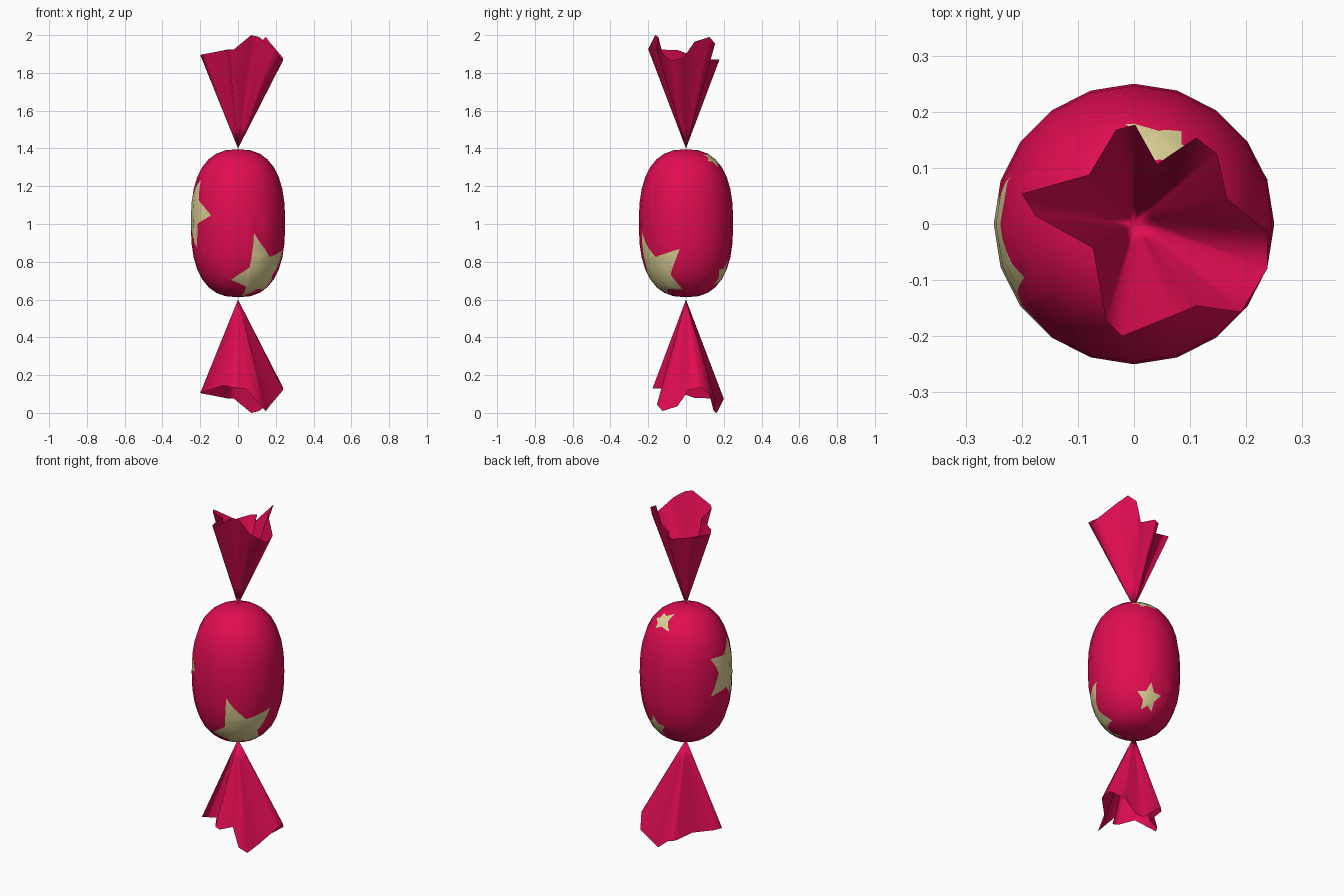
import bpy, bmesh, math
from mathutils import Vector

if "Cube" in bpy.data.objects:
    bpy.data.objects.remove(bpy.data.objects["Cube"])

SIDES, RINGS = 20, 16


def material(name, rgb):
    m = bpy.data.materials.new(name)
    m.diffuse_color = (*rgb, 1)
    m.use_nodes = True
    m.node_tree.nodes["Principled BSDF"].inputs["Base Color"].default_value = m.diffuse_color
    return m


crimson = material("crimson_foil", (0.75, 0.004, 0.083))
cream = material("cream_star", (0.73, 0.65, 0.31))


def make_object(name, bm):
    me = bpy.data.meshes.new(name)
    bm.to_mesh(me)
    bm.free()
    me.materials.append(crimson)
    me.materials.append(cream)
    me.shade_smooth()
    ob = bpy.data.objects.new(name, me)
    bpy.context.collection.objects.link(ob)
    return ob


# Rounded barrel profile (superellipse), ring j from bottom to top
def profile(j):
    a = math.pi * j / RINGS
    c = math.cos(a)
    r = 0.25 * max(math.sin(a), 0) ** 0.8
    return r, 1.004 - math.copysign(0.392 * abs(c) ** 0.8, c)


def unwrap(az, z):
    """Azimuth in degrees and height -> flat grid coordinates."""
    d = (1.004 - z) / 0.392
    c = math.copysign(abs(d) ** 1.25, d)
    return Vector((az * SIDES / 360, math.acos(max(-1, min(1, c))) * RINGS / math.pi, 0))


def star_outline(tips):
    """Five tips (azimuth, height) -> ten-point outline with inner corners."""
    t = [unwrap(*p) for p in tips]
    mid = sum(t, Vector()) / 5
    out = []
    for a, b in zip(t, t[1:] + t[:1]):
        out += [a, mid.lerp((a + b) / 2, 0.63)]
    return out


def inside(p, poly):
    hit = False
    for a, b in zip(poly, poly[1:] + poly[:1]):
        if (a.y > p.y) != (b.y > p.y):
            if p.x < a.x + (p.y - a.y) * (b.x - a.x) / (b.y - a.y):
                hit = not hit
    return hit


def near(f, poly):
    xs, ys = [v.co.x for v in f.verts], [v.co.y for v in f.verts]
    return (max(xs) > min(p.x for p in poly) and min(xs) < max(p.x for p in poly)
            and max(ys) > min(p.y for p in poly) and min(ys) < max(p.y for p in poly))


# Printed stars on the wrapper
stars = [star_outline(t) for t in (
    [(235, 1.055), (206, 1.235), (159, 1.17), (158, 0.942), (206, 0.875)],
    [(290, 0.945), (352, 0.866), (353, 0.652), (287, 0.616), (258, 0.703)],
    [(95, 1.313), (63, 1.303), (45, 1.335), (50, 1.368), (86, 1.382)],
    [(74, 0.815), (93, 0.76), (85, 0.675), (63, 0.675), (55, 0.757)],
)]

# Sweet body: flat grid, cut along the star edges, then wrapped round
bm = bmesh.new()
grid = [[bm.verts.new((i, j, 0)) for j in range(RINGS + 1)] for i in range(SIDES + 1)]
for i in range(SIDES):
    for j in range(RINGS):
        bm.faces.new((grid[i][j], grid[i + 1][j], grid[i + 1][j + 1], grid[i][j + 1]))
for poly in stars:
    for a, b in zip(poly, poly[1:] + poly[:1]):
        faces = [f for f in bm.faces if near(f, poly)]
        edges = {e for f in faces for e in f.edges}
        verts = {v for f in faces for v in f.verts}
        d = b - a
        bmesh.ops.bisect_plane(bm, geom=faces + list(edges) + list(verts), dist=1e-5,
                               plane_co=a, plane_no=Vector((-d.y, d.x, 0)).normalized())
for f in bm.faces:
    c = f.calc_center_median()
    f.material_index = int(any(inside(c, poly) for poly in stars))


def rim_dir(i):
    a = 2 * math.pi * i / SIDES
    return Vector((math.cos(a), math.sin(a), 0))


for v in bm.verts:
    i, j = min(int(v.co.x + 1e-6), SIDES - 1), min(int(v.co.y + 1e-6), RINGS - 1)
    fx, fy = v.co.x - i, v.co.y - j
    (r0, z0), (r1, z1) = profile(j), profile(j + 1)
    p = rim_dir(i).lerp(rim_dir(i + 1), fx) * (r0 + (r1 - r0) * fy)
    p.z = z0 + (z1 - z0) * fy
    v.co = p
bmesh.ops.remove_doubles(bm, verts=bm.verts[:], dist=1e-5)
bmesh.ops.recalc_face_normals(bm, faces=bm.faces[:])
make_object("sweet_body", bm)

# Crumpled foil tail: a pleated fan from the twist to a ragged rim
rim = [(-.2, .054, 1.895), (-.08, .088, 1.855), (-.032, .168, 1.865), (.002, .177, 1.87),
       (.041, .107, 1.87), (.111, .154, 1.955), (.148, .125, 1.99), (.166, .045, 1.965),
       (.238, -.013, 1.88), (.238, -.079, 1.865), (.191, -.157, 1.93), (.111, -.146, 1.99),
       (.07, -.163, 2.0), (-.021, -.2, 1.925), (-.05, -.171, 1.925), (-.073, -.043, 1.92),
       (-.175, .014, 1.90)]
bm = bmesh.new()
twist = Vector((0, 0, 1.40))
tip = bm.verts.new(twist)
low = [bm.verts.new(twist.lerp(Vector(p), 0.2)) for p in rim]
high = [bm.verts.new(p) for p in rim]
for k in range(len(rim)):
    n = (k + 1) % len(rim)
    bm.faces.new((tip, low[k], low[n]))
    bm.faces.new((low[k], high[k], high[n], low[n]))
top = make_object("top_tail", bm)

# The lower tail is the same piece turned over
bottom = bpy.data.objects.new("bottom_tail", top.data)
bottom.rotation_euler = (math.pi, 0, 0)
bottom.location = (0, 0, 2)
bpy.context.collection.objects.link(bottom)
